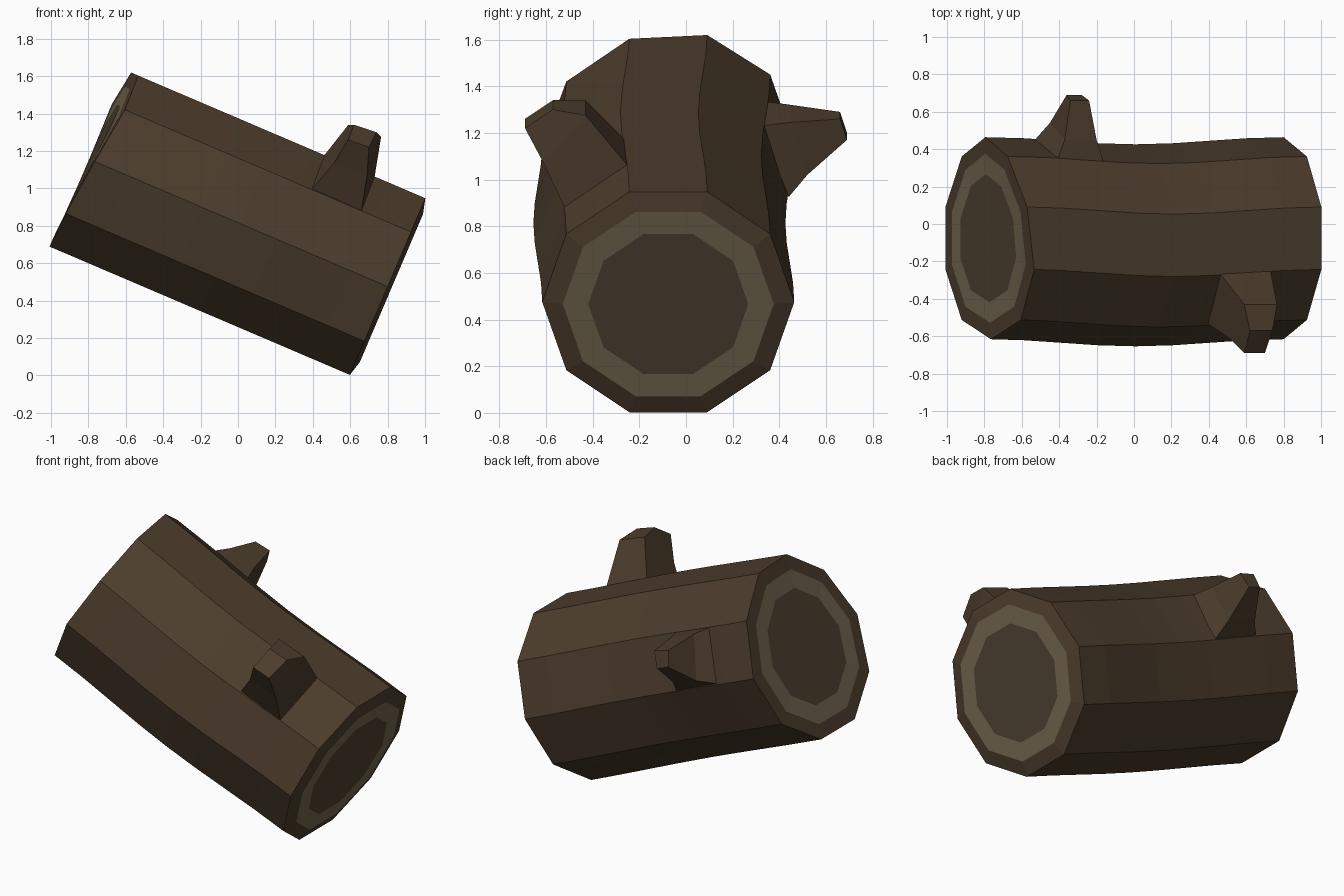
import bpy, bmesh, math
from mathutils import Vector

if "Cube" in bpy.data.objects:
    bpy.data.objects.remove(bpy.data.objects["Cube"])


def material(name, rgb):
    m = bpy.data.materials.new(name)
    m.diffuse_color = (*rgb, 1)
    m.use_nodes = True
    m.node_tree.nodes["Principled BSDF"].inputs["Base Color"].default_value = m.diffuse_color
    return m


MATS = [material("bark", (0.072, 0.046, 0.025)),
        material("sapwood", (0.165, 0.128, 0.075)),
        material("heartwood", (0.074, 0.052, 0.031))]

LEFT = Vector((-0.785, -0.076, 1.152))
RIGHT = Vector((0.80, -0.076, 0.475))
AXIS = (RIGHT - LEFT).normalized()
UP = Vector((-AXIS.z, 0, AXIS.x))
SIDES, RADIUS, SEGMENTS = 10, 0.54, 8


def finish(bm, name):
    bmesh.ops.recalc_face_normals(bm, faces=bm.faces)
    me = bpy.data.meshes.new(name)
    bm.to_mesh(me)
    bm.free()
    for m in MATS:
        me.materials.append(m)
    bpy.context.collection.objects.link(bpy.data.objects.new(name, me))


def bridge(bm, a, b, mat=0):
    for i in range(len(a)):
        j = (i + 1) % len(a)
        bm.faces.new((a[i], a[j], b[j], b[i])).material_index = mat


def log_ring(bm, t, radius=RADIUS, push=0):
    verts = []
    bend = -0.038 * math.sin(math.pi * t) ** 2
    for i in range(SIDES):
        a = 2 * math.pi * i / SIDES
        y, h = radius * math.cos(a), radius * math.sin(a)
        p = LEFT.lerp(RIGHT, t) + UP * h + Vector((0, y + bend, 0)) + AXIS * push
        if t == 0:  # slightly skewed saw cut at the upper end
            p += AXIS * (0.005 + 0.055 * h - y * max(0, 0.03 + 0.18 * h))
        verts.append(bm.verts.new(p))
    return verts


# log: gently bent ten-sided trunk with sawn ends
bm = bmesh.new()
rings = [log_ring(bm, i / SEGMENTS) for i in range(SEGMENTS + 1)]
for a, b in zip(rings, rings[1:]):
    bridge(bm, a, b)
for t, outer, push in ((0, rings[0], -0.003), (1, rings[-1], 0.022)):
    sap = log_ring(bm, t, 0.452, push)
    heart = log_ring(bm, t, 0.343, push)
    bridge(bm, outer, sap)
    bridge(bm, sap, heart, 1)
    bm.faces.new(heart).material_index = 2
finish(bm, "log")


# branch stubs: four-sided, lofted through root, middle and tip
def stub(name, *loops):
    bm = bmesh.new()
    loops = [[bm.verts.new(p) for p in loop] for loop in loops]
    for a, b in zip(loops, loops[1:]):
        bridge(bm, a, b)
    bm.faces.new(loops[0])
    bm.faces.new(loops[-1])
    finish(bm, name)


stub("front_branch_stub",
     [(0.46, -0.265, 1.175), (0.73, -0.25, 1.06), (0.66, -0.52, 0.88), (0.39, -0.53, 0.99)],
     [(0.59, -0.43, 1.34), (0.765, -0.43, 1.275), (0.69, -0.61, 1.07), (0.51, -0.61, 1.13)],
     [(0.62, -0.57, 1.34), (0.74, -0.57, 1.30), (0.70, -0.69, 1.22), (0.59, -0.69, 1.26)])

stub("back_branch_stub",
     [(-0.41, 0.34, 1.335), (-0.16, 0.32, 1.23), (-0.24, 0.44, 0.925), (-0.53, 0.45, 1.05)],
     [(-0.37, 0.45, 1.32), (-0.20, 0.45, 1.245), (-0.27, 0.52, 1.02), (-0.45, 0.54, 1.08)],
     [(-0.34, 0.66, 1.29), (-0.24, 0.66, 1.26), (-0.28, 0.69, 1.17), (-0.36, 0.69, 1.20)])
